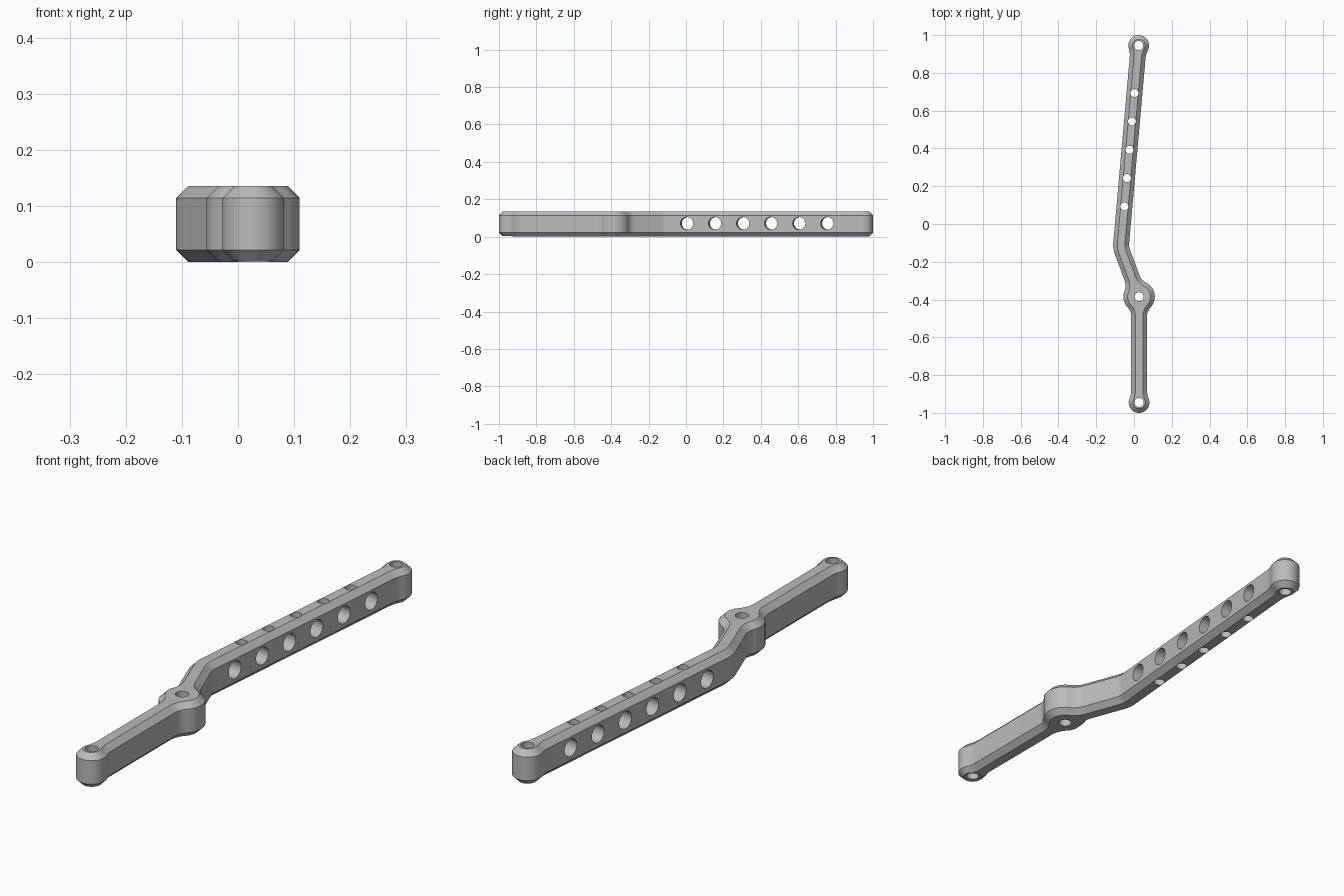
import bpy, bmesh, math
from mathutils import Vector, Matrix

if "Cube" in bpy.data.objects:
    bpy.data.objects.remove(bpy.data.objects["Cube"])

HEIGHT, CHAMFER, HALF = 0.136, 0.022, 0.042
BEND_R = 0.06
front, boss = Vector((0.027, -0.945)), Vector((0.027, -0.385))
bend, back = Vector((-0.07, -0.125)), Vector((0.025, 0.945))
to_bend = (bend - boss).normalized()
to_back = (back - bend).normalized()
down = Vector((0, -1))


def arc(centre, radius, a, b, steps, ccw=None):
    """Points on an arc from direction a to b, the short way unless ccw."""
    start = math.atan2(a.y, a.x)
    turn = (math.atan2(b.y, b.x) - start) % math.tau
    if not ccw and turn > math.pi:
        turn -= math.tau
    angles = [start + turn * i / steps for i in range(steps + 1)]
    return [centre + radius * Vector((math.cos(t), math.sin(t))) for t in angles]


def fillet(centre, radius, blend, d, side, inset):
    """Concave blend from a round boss into a straight bar."""
    n = Vector((-d.y, d.x)) * side
    along = math.sqrt((radius + blend) ** 2 - (HALF + blend) ** 2)
    c = centre + d * along + n * (HALF + blend)
    return arc(c, blend + inset, centre - c, -n, 8)


def around(centre, radius, blend, d_in, d_out, inset):
    """Bar side, blend, round boss, blend, next bar side."""
    first = fillet(centre, radius, blend, d_in, 1, inset)[::-1]
    last = fillet(centre, radius, blend, d_out, -1, inset)
    middle = arc(centre, radius - inset, first[-1] - centre, last[0] - centre, 24, True)
    return first + middle[1:-1] + last


def outline(inset):
    bis = (to_back - to_bend).normalized()
    half_angle = bis.angle(to_back)
    o = bend + bis * (BEND_R + HALF) / math.sin(half_angle)
    w_low = -(bis - to_bend * bis.dot(to_bend))
    w_up = -(bis - to_back * bis.dot(to_back))
    inner = arc(o, BEND_R + inset, w_low, w_up, 8)
    outer = arc(o, BEND_R + 2 * HALF - inset, w_up, w_low, 8)
    return (around(front, 0.055, 0.12, -down, -down, inset)
            + around(boss, 0.083, 0.07, down, to_bend, inset)
            + inner
            + around(back, 0.055, 0.12, -to_back, -to_back, inset)
            + outer
            + around(boss, 0.083, 0.07, to_bend, down, inset))


def mesh_object(name, bm):
    bmesh.ops.recalc_face_normals(bm, faces=bm.faces)
    mesh = bpy.data.meshes.new(name)
    bm.to_mesh(mesh)
    bm.free()
    obj = bpy.data.objects.new(name, mesh)
    bpy.context.collection.objects.link(obj)
    return obj


# Bar body: four matching rings give the chamfered section
bm = bmesh.new()
levels = [(0, CHAMFER), (CHAMFER, 0), (HEIGHT - CHAMFER, 0), (HEIGHT, CHAMFER)]
rings = [[bm.verts.new((p.x, p.y, z)) for p in outline(i)] for z, i in levels]
for low, high in zip(rings, rings[1:]):
    for k in range(len(low)):
        j = (k + 1) % len(low)
        bm.faces.new((low[k], low[j], high[j], high[k]))
bm.faces.new(rings[0][::-1])
bm.faces.new(rings[-1])
bar = mesh_object("link_bar", bm)

# Hole cutters
cut = bmesh.new()


def drill(position, radius, depth, rotation=Matrix()):
    bmesh.ops.create_cone(cut, cap_ends=True, segments=32, radius1=radius, radius2=radius,
                          depth=depth, matrix=Matrix.Translation(position) @ rotation)


def on_arm(y):
    return bend + to_back * (y - bend.y) / to_back.y


mid = HEIGHT / 2
for p in (front, boss, back):
    drill((p.x, p.y, mid), 0.024, 0.4)
for k in range(5):
    p = on_arm(0.093 + 0.15 * k)
    drill((p.x, p.y, mid), 0.021, 0.4)
across = Vector((to_back.y, -to_back.x, 0)).to_track_quat('Z', 'Y').to_matrix().to_4x4()
for k in range(6):
    p = on_arm(0.008 + 0.15 * k)
    drill((p.x, p.y, mid + 0.003), 0.034, 0.3, across)
# Shallow seat under the front end
drill((front.x, front.y, 0), 0.036, 0.016)
cutter = mesh_object("hole_cutter", cut)
cutter.hide_render = True

mod = bar.modifiers.new("holes", 'BOOLEAN')
mod.operation, mod.solver, mod.object = 'DIFFERENCE', 'EXACT', cutter
mod.use_self = True
bpy.context.view_layer.objects.active = bar
bar.select_set(True)
bpy.ops.object.modifier_apply(modifier=mod.name)
bpy.data.objects.remove(cutter)

# Plain grey finish
mat = bpy.data.materials.new("mid_grey")
mat.use_nodes = True
grey = (0.5, 0.5, 0.5, 1)
mat.diffuse_color = grey
mat.node_tree.nodes["Principled BSDF"].inputs["Base Color"].default_value = grey
bar.data.materials.clear()
bar.data.materials.append(mat)
bpy.ops.object.shade_smooth_by_angle(angle=math.radians(30))
